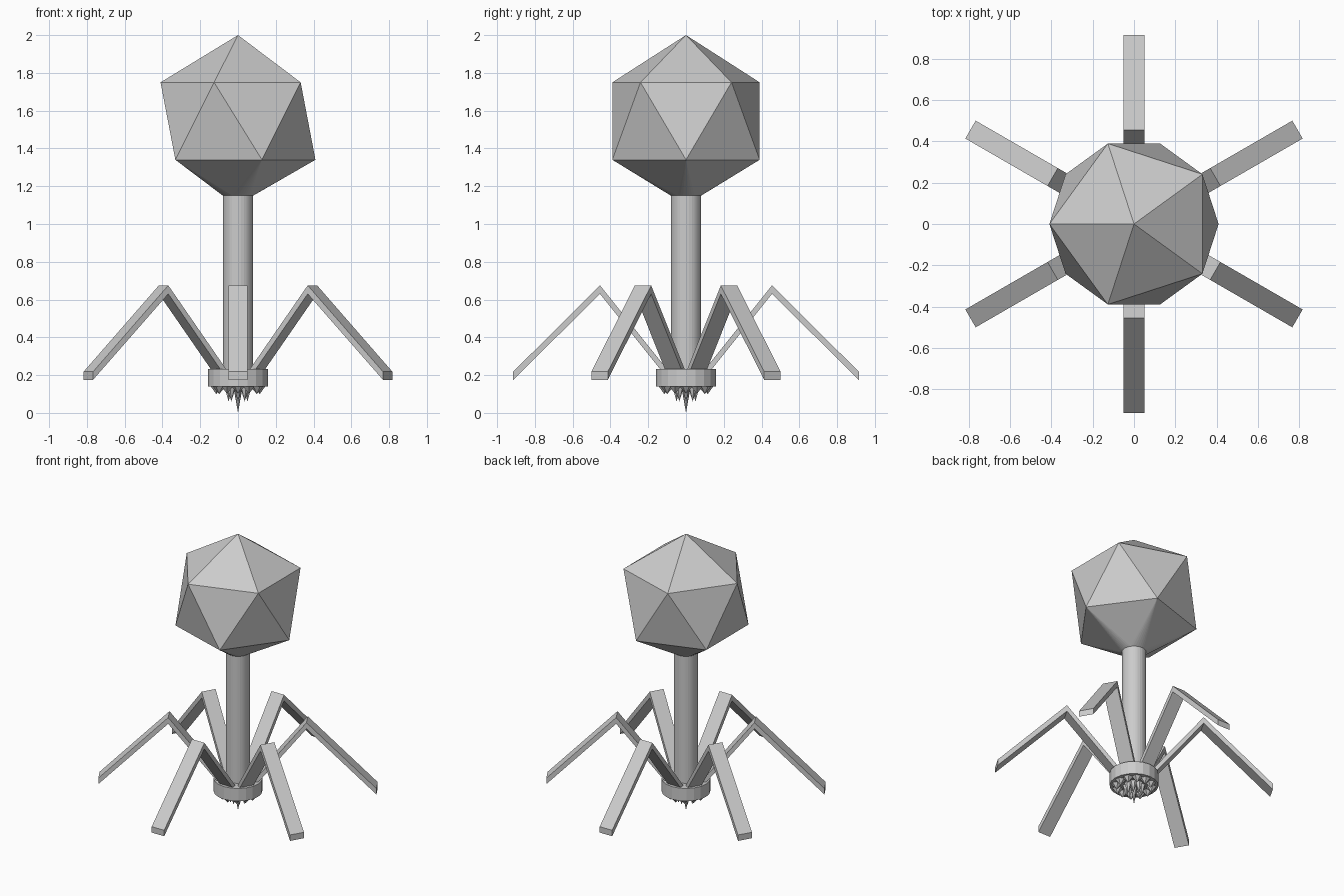
import bpy, bmesh, math
from mathutils import Matrix, Vector

if "Cube" in bpy.data.objects:
    bpy.data.objects.remove(bpy.data.objects["Cube"])


def finish(name, bm):
    bmesh.ops.recalc_face_normals(bm, faces=bm.faces)
    me = bpy.data.meshes.new(name)
    bm.to_mesh(me)
    bm.free()
    ob = bpy.data.objects.new(name, me)
    bpy.context.collection.objects.link(ob)
    return ob


def ring(r, z, n, start=0.0):
    return [Vector((r * math.cos(start + 2 * math.pi * i / n),
                    r * math.sin(start + 2 * math.pi * i / n), z)) for i in range(n)]


def cone(bm, r1, r2, z1, z2, n, x=0.0, angle=0.0):
    m = Matrix.Rotation(angle, 4, 'Z') @ Matrix.Translation((x, 0, (z1 + z2) / 2))
    if z2 < z1:
        m = m @ Matrix.Rotation(math.pi, 4, 'X')
    bmesh.ops.create_cone(bm, cap_ends=True, segments=n, radius1=r1, radius2=r2,
                          depth=abs(z2 - z1), matrix=m)


# Icosahedral head, lower tip cut into a round neck
bm = bmesh.new()
pts = [Vector((0, 0, 2.0))] + ring(0.41, 1.75, 5, math.pi) + ring(0.41, 1.34, 5) + ring(0.08, 1.15, 32)
for p in pts:
    bm.verts.new(p)
bmesh.ops.convex_hull(bm, input=bm.verts)
finish("head", bm)

# Tail tube
bm = bmesh.new()
cone(bm, 0.08, 0.08, 0.2, 1.15, 32)
finish("tail_tube", bm)

# Base plate
bm = bmesh.new()
cone(bm, 0.16, 0.16, 0.14, 0.232, 20)
finish("base_plate", bm)

# Spikes under the plate: two rings and a long centre one
bm = bmesh.new()
for count, r, size, tip in ((12, 0.115, 0.036, 0.1), (8, 0.05, 0.026, 0.06)):
    for i in range(count):
        cone(bm, size, 0, 0.142, tip, 6, r, 2 * math.pi * i / count)
cone(bm, 0.025, 0, 0.142, 0.0, 8)
finish("base_spikes", bm)

# Six bent legs from an extruded side profile
profile = [(0.10, 0.23), (0.455, 0.675), (0.915, 0.218),
           (0.915, 0.175), (0.455, 0.63), (0.10, 0.185)]
for k in range(6):
    bm = bmesh.new()
    a, b = ([bm.verts.new((x, y, z)) for x, z in profile] for y in (-0.05, 0.05))
    for i in range(6):
        j = (i + 1) % 6
        bm.faces.new((a[i], a[j], b[j], b[i]))
    for s in (a, b):
        bm.faces.new((s[0], s[1], s[4], s[5]))
        bm.faces.new((s[1], s[2], s[3], s[4]))
    bm.transform(Matrix.Rotation(math.radians(30 + 60 * k), 4, 'Z'))
    finish(f"leg_{k + 1}", bm)
